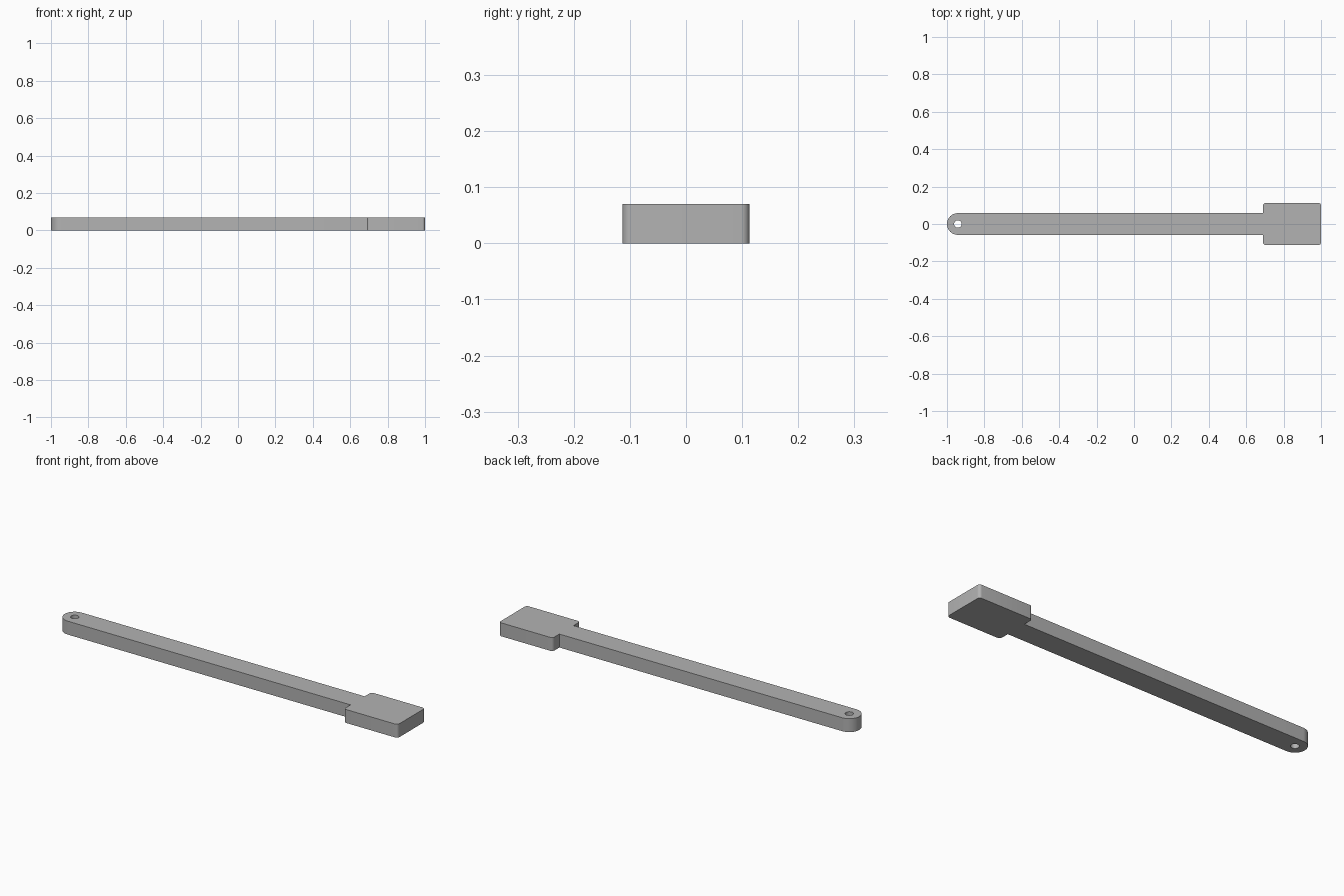
import bpy, bmesh
from math import cos, sin, pi, radians
from mathutils import Vector

cube = bpy.data.objects.get("Cube")
if cube:
    bpy.data.objects.remove(cube, do_unlink=True)

HEIGHT = 0.07
ARM_HALF = 0.058
HEAD_HALF = 0.113
NECK_X = 0.69
TIP_X = -1 + ARM_HALF
HOLE_RADIUS = 0.02
CORNER = 0.015

grey = bpy.data.materials.new("grey")
grey.use_nodes = True
colour = (0.45, 0.45, 0.45, 1)
grey.diffuse_color = colour
grey.node_tree.nodes["Principled BSDF"].inputs["Base Color"].default_value = colour


def arc(cx, cy, radius, start, end, steps):
    """Points along an arc, angles in degrees."""
    angles = [radians(start + (end - start) * i / steps) for i in range(steps + 1)]
    return [(cx + radius * cos(a), cy + radius * sin(a)) for a in angles]


def add_loop(bm, points):
    verts = [bm.verts.new((x, y, 0)) for x, y in points]
    return [bm.edges.new((v, verts[(i + 1) % len(verts)])) for i, v in enumerate(verts)]


# Outline: rounded tip, straight arm, wide head with rounded corners
inner = HEAD_HALF - CORNER
outline = arc(TIP_X, 0, ARM_HALF, 90, 270, 32)
outline += [(NECK_X, -ARM_HALF)]
outline += arc(NECK_X + CORNER, -inner, CORNER, 180, 270, 8)
outline += arc(1 - CORNER, -inner, CORNER, 270, 360, 8)
outline += arc(1 - CORNER, inner, CORNER, 0, 90, 8)
outline += arc(NECK_X + CORNER, inner, CORNER, 90, 180, 8)
outline += [(NECK_X, ARM_HALF)]
hole = arc(TIP_X, 0, HOLE_RADIUS, 0, 360, 32)[:-1]

# Fill the outline around the pin hole and extrude it upward
bm = bmesh.new()
edges = add_loop(bm, outline) + add_loop(bm, hole)
bmesh.ops.triangle_fill(bm, edges=edges, use_beauty=True, normal=Vector((0, 0, 1)))
raised = bmesh.ops.extrude_face_region(bm, geom=bm.faces[:], use_keep_orig=True)
bmesh.ops.translate(bm, vec=(0, 0, HEIGHT),
                    verts=[g for g in raised["geom"] if isinstance(g, bmesh.types.BMVert)])
bmesh.ops.recalc_face_normals(bm, faces=bm.faces[:])
mesh = bpy.data.meshes.new("lever_arm")
bm.to_mesh(mesh)
bm.free()
mesh.materials.append(grey)
lever = bpy.data.objects.new("lever_arm", mesh)
bpy.context.collection.objects.link(lever)

# Smooth the round walls, keep the flat faces crisp
bpy.ops.object.select_all(action='DESELECT')
lever.select_set(True)
bpy.context.view_layer.objects.active = lever
bpy.ops.object.shade_smooth_by_angle(angle=radians(30))
